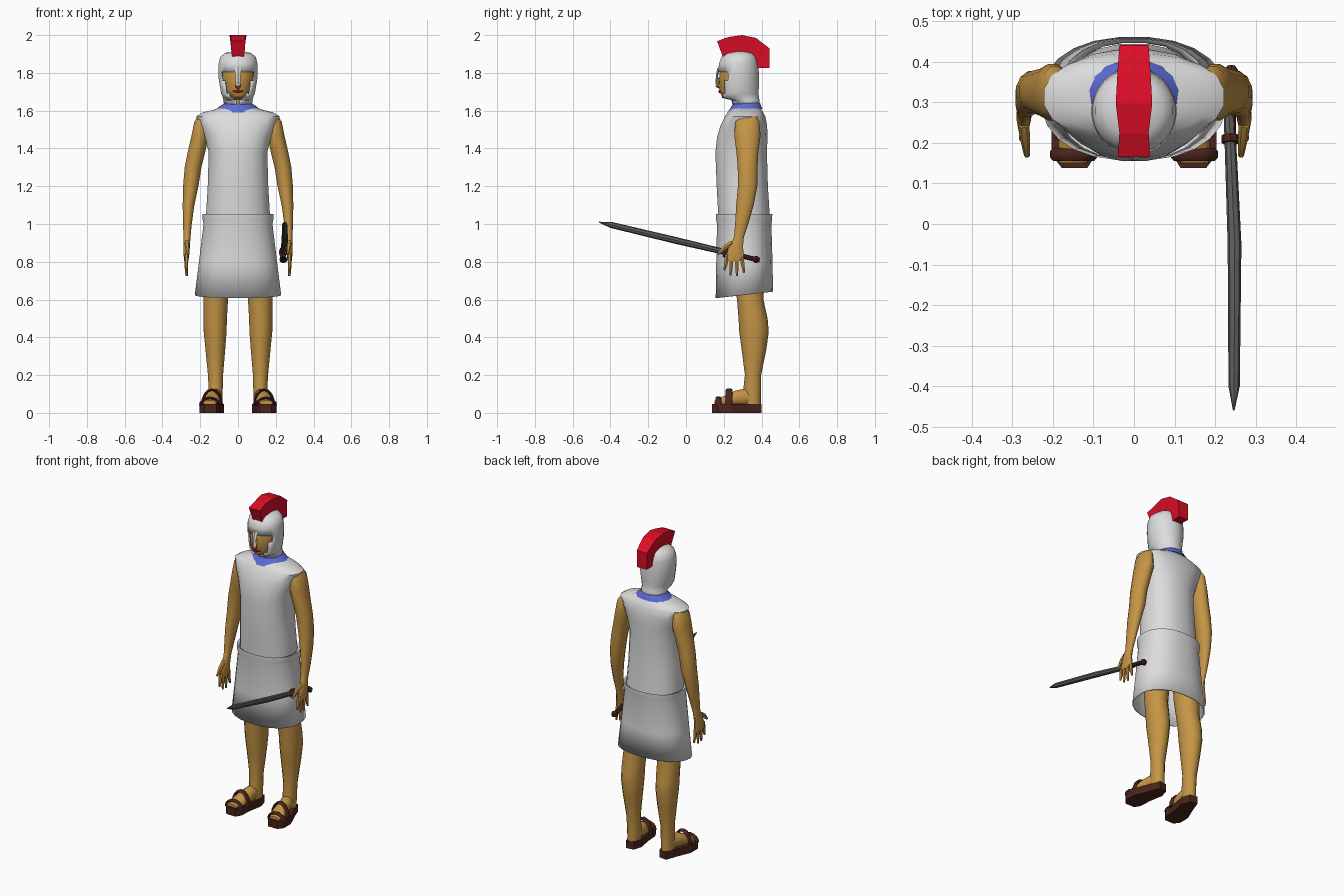
import bpy, bmesh, math
from mathutils import Vector


def material(name, rgb):
    m = bpy.data.materials.new(name)
    m.diffuse_color = (*rgb, 1)
    return m


SKIN = material("skin", (0.56, 0.30, 0.06))
WHITE = material("pale_cloth", (0.72, 0.72, 0.72))
RED = material("crest_red", (0.72, 0.004, 0.02))
BLUE = material("collar_blue", (0.11, 0.15, 0.68))
BROWN = material("dark_leather", (0.07, 0.018, 0.012))
STEEL = material("dark_steel", (0.11, 0.11, 0.11))


def finish(name, bm, mat, angle=45, mirror=False, thick=0):
    bmesh.ops.recalc_face_normals(bm, faces=bm.faces)
    me = bpy.data.meshes.new(name)
    bm.to_mesh(me)
    bm.free()
    me.materials.append(mat)
    ob = bpy.data.objects.new(name, me)
    bpy.context.collection.objects.link(ob)
    if angle:
        bpy.ops.object.select_all(action='DESELECT')
        ob.select_set(True)
        bpy.context.view_layer.objects.active = ob
        bpy.ops.object.shade_smooth_by_angle(angle=math.radians(angle))
    if thick:
        s = ob.modifiers.new("thickness", 'SOLIDIFY')
        s.thickness = thick
    if mirror:
        ob.modifiers.new("mirror", 'MIRROR')
    return ob


def skin_rings(bm, rings, caps=True):
    rows = [[bm.verts.new(p) for p in r] for r in rings]
    n = len(rows[0])
    for a, b in zip(rows, rows[1:]):
        for i in range(n):
            j = (i + 1) % n
            bm.faces.new((a[i], a[j], b[j], b[i]))
    if caps:
        bm.faces.new(rows[0])
        bm.faces.new(rows[-1])


def ellipse(cx, cy, cz, a, b, axis='Z', n=16, power=1.0, tilt=0.0):
    pts = []
    for i in range(n):
        t = 2 * math.pi * (i + 0.5) / n
        u, v = [math.copysign(abs(w) ** power, w) for w in (math.cos(t), math.sin(t))]
        if axis == 'Z':
            pts.append((cx + a * u, cy + b * v, cz + tilt * b * v))
        else:
            pts.append((cx + a * u, cy, cz + b * v))
    return pts


def loft(name, rings, mat, axis='Z', n=16, power=1.0, caps=True, tilts=None, **kw):
    bm = bmesh.new()
    tilts = tilts or [0] * len(rings)
    skin_rings(bm, [ellipse(*r, axis, n, power, t) for r, t in zip(rings, tilts)], caps)
    return finish(name, bm, mat, **kw)


def tube(bm, pts, radii, n=6, side=Vector((1, 0, 0))):
    """Sweep an ellipse along points; radii are (along side, across side)."""
    pts = [Vector(p) for p in pts]
    rings = []
    for i, p in enumerate(pts):
        d = (pts[min(i + 1, len(pts) - 1)] - pts[max(i - 1, 0)]).normalized()
        v = d.cross(side).normalized()
        u = v.cross(d)
        a, b = radii[i]
        rings.append([p + u * a * math.cos(2 * math.pi * k / n) + v * b * math.sin(2 * math.pi * k / n)
                      for k in range(n)])
    skin_rings(bm, rings)


# Tunic body
loft("tunic", [(0, .308, 1.03, .172, .138), (0, .298, 1.2, .162, .137), (0, .292, 1.38, .157, .138),
               (0, .298, 1.46, .178, .135), (0, .306, 1.52, .203, .125), (0, .313, 1.57, .224, .108),
               (0, .315, 1.59, .190, .095), (0, .317, 1.605, .130, .084), (0, .32, 1.62, .085, .07)],
     WHITE, n=20, power=.88)

# Skirt, open at the hem, with a lipped waist
loft("skirt", [(0, .308, 1.045, .170, .140), (0, .308, 1.052, .190, .150), (0, .308, 1.02, .188, .149),
               (0, .308, 1.0, .184, .145), (0, .309, .8, .208, .15), (0, .309, .625, .23, .153)],
     WHITE, n=24, power=.88, caps=False, tilts=[0, 0, 0, 0, .04, .11], thick=.006)

# Collar
loft("collar", [(0, .312, 1.6, .122, .094), (0, .316, 1.618, .104, .084), (0, .32, 1.636, .078, .074),
                (0, .32, 1.645, .072, .07)], BLUE, n=16, tilts=[.1, .08, .03, 0])

# Arms with palms
loft("arms", [(.185, .325, 1.57, .03, .05), (.195, .325, 1.54, .038, .066), (.20, .325, 1.47, .047, .072),
              (.22, .325, 1.38, .048, .060), (.238, .326, 1.3, .046, .054), (.250, .326, 1.2, .042, .053),
              (.262, .312, 1.1, .032, .048), (.268, .295, 1.0, .024, .036), (.270, .280, .93, .019, .027),
              (.272, .265, .88, .018, .038), (.273, .258, .83, .015, .050), (.274, .256, .805, .011, .045)],
     SKIN, n=12, mirror=True)

# Fingers and thumb
bm = bmesh.new()
for y0, y1, z1 in ((.218, .203, .755), (.243, .236, .728), (.268, .270, .724), (.293, .308, .742)):
    tube(bm, [(.273, y0, .84), (.274, (y0 + y1) / 2, .785), (.272, y1, z1)],
         [(.011, .012), (.010, .011), (.006, .006)])
tube(bm, [(.272, .245, .90), (.268, .205, .875), (.264, .168, .84)], [(.014, .016), (.012, .014), (.007, .007)])
finish("fingers", bm, SKIN, mirror=True)

# Legs
loft("legs", [(.112, .325, .95, .072, .09), (.113, .335, .7, .070, .08), (.118, .34, .6, .067, .07),
              (.121, .355, .5, .064, .077), (.121, .36, .43, .062, .078), (.120, .36, .34, .054, .066),
              (.119, .355, .2, .041, .043), (.118, .35, .12, .038, .047), (.118, .348, .045, .036, .048)],
     SKIN, n=14, mirror=True)

# Feet
loft("feet", [(.12, .38, .06, .025, .03), (.122, .32, .085, .036, .047), (.132, .26, .075, .041, .044),
              (.142, .2, .06, .046, .03), (.15, .15, .053, .035, .013)], SKIN, axis='Y', n=12, mirror=True)

# Sandal soles
bm = bmesh.new()
outline = [(.09, .393), (.14, .4), (.165, .33), (.203, .24), (.203, .17), (.178, .138),
           (.115, .138), (.095, .17), (.09, .25), (.074, .34)]
skin_rings(bm, [[(x, y, z) for x, y in outline] for z in (0.0, .048)])
finish("sandal_soles", bm, BROWN, angle=0, mirror=True)

# Sandal straps arching over the foot
bm = bmesh.new()
for cx, y, w, h, half in ((.138, .228, .052, .085, .018), (.149, .172, .051, .042, .016)):
    arc = [math.pi * k / 8 for k in range(9)]
    tube(bm, [(cx + w * math.cos(t), y, .038 + h * math.sin(t)) for t in arc],
         [(half, .008)] * 9, n=6, side=Vector((0, 1, 0)))
finish("sandal_straps", bm, BROWN, mirror=True)

# Head
loft("head", [(0, .315, 1.58, .06, .06), (0, .31, 1.66, .062, .065), (0, .275, 1.672, .055, .085),
              (0, .27, 1.70, .074, .093), (0, .27, 1.76, .086, .096), (0, .27, 1.83, .09, .095),
              (0, .28, 1.88, .07, .07)], SKIN, n=16)
bm = bmesh.new()
tube(bm, [(0, .178, 1.775), (0, .17, 1.745), (0, .165, 1.73), (0, .18, 1.72)],
     [(.009, .008), (.012, .01), (.015, .01), (.011, .006)])
finish("nose", bm, SKIN)

# Lips
bm = bmesh.new()
tube(bm, [(-.028, .183, 1.702), (0, .177, 1.702), (.028, .183, 1.702)],
     [(.003, .003), (.009, .005), (.003, .003)], side=Vector((0, 0, 1)))
finish("lips", bm, RED)

# Helmet shell with a face opening that narrows toward the chin
bm = bmesh.new()
shell = [(.32, 1.625, .074, .072), (.315, 1.655, .078, .075), (.285, 1.668, .080, .102), (.28, 1.69, .090, .105),
         (.28, 1.72, .095, .106), (.28, 1.76, .102, .107), (.278, 1.805, .105, .108), (.278, 1.85, .103, .104),
         (.28, 1.885, .095, .092), (.285, 1.905, .07, .07), (.288, 1.914, .03, .03)]
skin_rings(bm, [ellipse(0, cy, z, a, b, n=28) for cy, z, a, b in shell], caps=False)
bm.faces.new([v for v in bm.verts][-28:])
opening = []
for f in bm.faces:
    c = f.calc_center_median()
    ang = math.degrees(math.atan2(abs(c.x), .28 - c.y))
    if c.z < 1.81 and c.y < .28 and ang < 22 + max(0, c.z - 1.64) * 250:
        opening.append(f)
bmesh.ops.delete(bm, geom=opening, context='FACES')
finish("helmet", bm, WHITE, thick=.008)

# Nose guard
bm = bmesh.new()
tube(bm, [(0, .172, 1.825), (0, .165, 1.79), (0, .160, 1.735)], [(.02, .006), (.014, .006), (.011, .005)], n=4)
finish("nose_guard", bm, WHITE, angle=0)

# Crest: fan of sections from brow to nape (root y, z, outer y, z, half width)
bm = bmesh.new()
fan = [(.20, 1.87, .165, 1.968, .040), (.25, 1.90, .225, 1.99, .036), (.30, 1.90, .297, 2.0, .045),
       (.345, 1.88, .37, 1.985, .041), (.37, 1.85, .442, 1.93, .036), (.375, 1.825, .441, 1.825, .033)]
skin_rings(bm, [[(-.03, y0, z0), (.03, y0, z0), (w, y1, z1), (-w, y1, z1)] for y0, z0, y1, z1, w in fan])
finish("helmet_crest", bm, RED, angle=0)

# Sword blade
bm = bmesh.new()
tube(bm, [(.234, .28, .834), (.240, .15, .865), (.248, -.05, .912), (.247, -.40, .996), (.246, -.46, 1.01)],
     [(.013, .015), (.015, .016), (.017, .018), (.014, .016), (.002, .002)], n=8)
finish("sword_blade", bm, STEEL, angle=30)

# Sword guard, grip and pommel
bm = bmesh.new()
tube(bm, [(.238, .20, .853), (.238, .218, .849)], [(.022, .028)] * 2, n=8)
tube(bm, [(.238, .218, .849), (.24, .36, .815)], [(.013, .013)] * 2, n=8)
tube(bm, [(.24, .355, .816), (.24, .372, .812), (.24, .39, .808)], [(.012, .012), (.022, .02), (.01, .01)], n=8)
finish("sword_hilt", bm, BROWN, angle=30)
